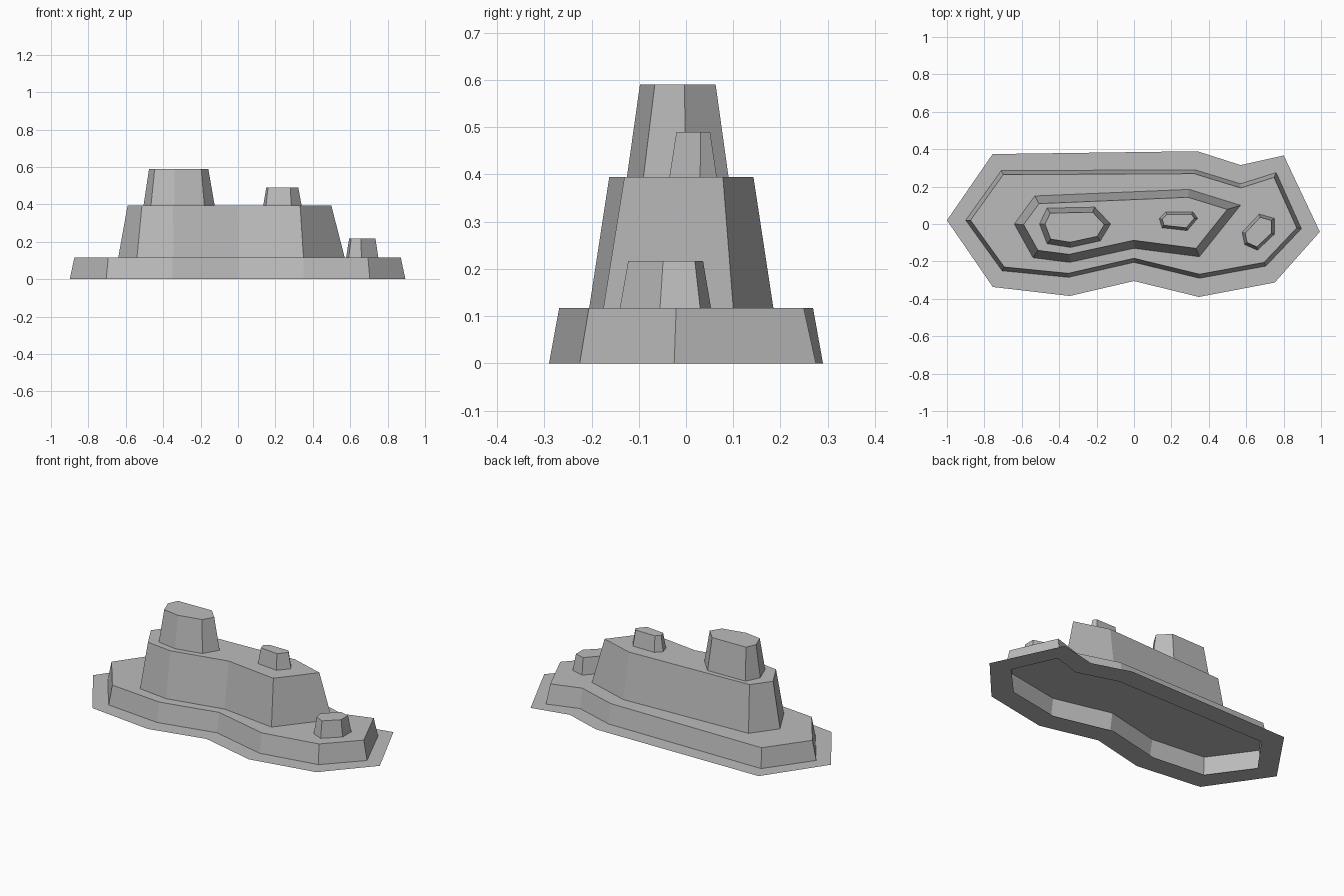
import bpy
import bmesh
from mathutils import Vector

default = bpy.data.objects.get("Cube")
if default:
    bpy.data.objects.remove(default, do_unlink=True)

# One plain grey for the whole model
grey = bpy.data.materials.new("stone_grey")
grey.use_nodes = True
grey.diffuse_color = (0.5, 0.5, 0.5, 1)
grey.node_tree.nodes["Principled BSDF"].inputs["Base Color"].default_value = grey.diffuse_color


def offset(outline, distance, mitre=True):
    """Move a clockwise outline outward (positive) or inward (negative)."""
    points = [Vector(p) for p in outline]
    moved = []
    for i, point in enumerate(points):
        before = (point - points[i - 1]).normalized()
        after = (points[(i + 1) % len(points)] - point).normalized()
        first = Vector((-before.y, before.x))
        normal = (first + Vector((-after.y, after.x))).normalized()
        length = distance / normal.dot(first) if mitre else distance
        moved.append(point + normal * length)
    return moved


def build(name, lower, upper, bottom, top, capped=True):
    """Join two clockwise outlines with a band of faces, and cap the upper one."""
    bm = bmesh.new()
    low = [bm.verts.new((x, y, bottom)) for x, y in lower]
    high = [bm.verts.new((x, y, top)) for x, y in upper]
    for i in range(len(low)):
        bm.faces.new((low[i - 1], high[i - 1], high[i], low[i]))
    if capped:
        bm.faces.new(high[::-1])
    bmesh.ops.reverse_faces(bm, faces=[f for f in bm.faces if len(f.verts) == 4 and f.normal.z < 0])
    for face in bm.faces:
        face.normal_update()
    # Walls wind outward, the cap faces up
    for face in bm.faces:
        if face.normal.z < 0:
            face.normal_flip()
    mesh = bpy.data.meshes.new(name)
    bm.to_mesh(mesh)
    bm.free()
    mesh.materials.append(grey)
    part = bpy.data.objects.new(name, mesh)
    bpy.context.collection.objects.link(part)
    return part


# Footprints, clockwise from the right-hand tip
terrace = [(-.9, .02), (-.71, .285), (.325, .29), (.57, .215), (.76, .275), (.895, -.025),
           (.705, -.225), (.35, -.29), (0, -.205), (-.35, -.285), (-.705, -.25)]
plateau = [(-.64, 0), (-.53, .15), (.295, .185), (.57, .1), (.35, -.175), (0, -.13),
           (-.345, -.205), (-.54, -.18)]
large_peak = [(-.505, 0), (-.465, .085), (-.21, .09), (-.125, 0), (-.18, -.09),
              (-.34, -.125), (-.465, -.105)]
small_peak = [(.135, .03), (.17, .065), (.315, .065), (.34, .03), (.285, -.035), (.15, -.02)]
side_rock = [(.578, -.045), (.67, .053), (.75, .03), (.75, -.055), (.66, -.14), (.592, -.11)]

# Stacked tapering tiers, open underneath
GROUND, STEP, SHELF = 0, .117, .395
for name, outline, taper, bottom, top in (
        ("lower_terrace", terrace, .021, GROUND, STEP),
        ("upper_plateau", plateau, .042, STEP, SHELF),
        ("large_peak", large_peak, .027, SHELF, .59),
        ("small_peak", small_peak, .014, SHELF, .49),
        ("side_rock", side_rock, .015, STEP, .217)):
    build(name, outline, offset(outline, -taper), bottom, top)

# Flat ground rim, running slightly under the terrace walls
build("ground_rim", offset(terrace, .1, False), offset(terrace, -.03), GROUND, GROUND, False)
